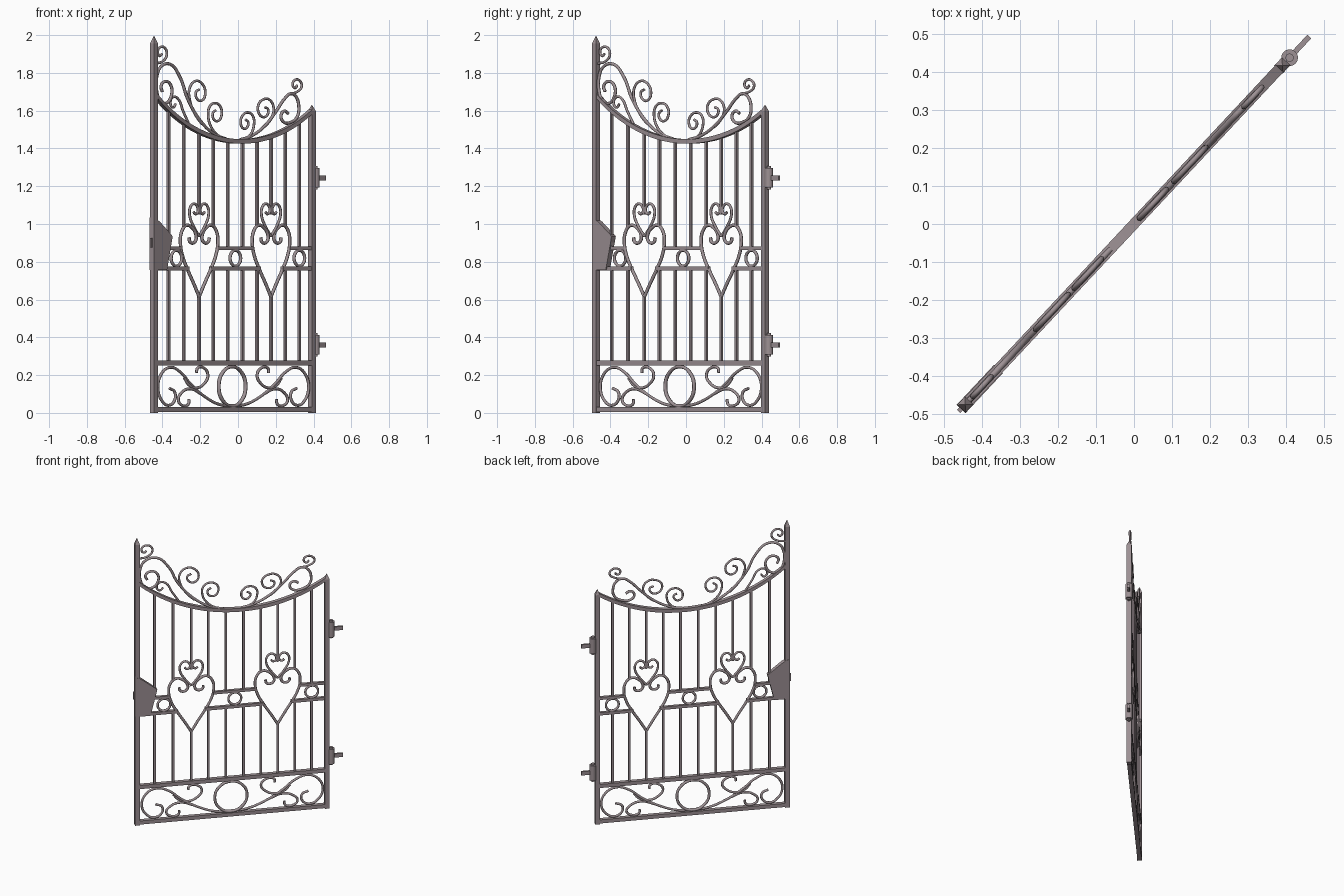
import bpy, bmesh, math
from mathutils import Matrix, Vector

# Gate plane: u runs along the gate, v through it, z up
M = Matrix.Translation((-0.445, -0.476, 0)) @ Matrix.Rotation(math.atan2(0.894, 0.836), 4, 'Z')
W = 1.224
iron = bpy.data.materials.new("wrought_iron")
iron.diffuse_color = (0.34, 0.285, 0.30, 1)


def finish(name, mesh, smooth=False):
    mesh.transform(M)
    mesh.materials.clear()
    mesh.materials.append(iron)
    ob = bpy.data.objects.new(name, mesh)
    bpy.context.collection.objects.link(ob)
    for p in mesh.polygons:
        p.use_smooth = smooth
    return ob


def prism(name, outline, half):
    bm = bmesh.new()
    face = bm.faces.new([bm.verts.new((u, -half, z)) for u, z in outline])
    ext = bmesh.ops.extrude_face_region(bm, geom=[face])
    bmesh.ops.translate(bm, vec=(0, 2 * half, 0),
                        verts=[g for g in ext['geom'] if isinstance(g, bmesh.types.BMVert)])
    bmesh.ops.recalc_face_normals(bm, faces=bm.faces)
    me = bpy.data.meshes.new(name)
    bm.to_mesh(me)
    bm.free()
    return finish(name, me)


def bar(name, u0, u1, z0, z1, half):
    return prism(name, [(u0, z0), (u1, z0), (u1, z1), (u0, z1)], half)


def cone(name, u, z0, z1, r0, r1, sides=16, turn=0):
    bm = bmesh.new()
    bmesh.ops.create_cone(bm, cap_ends=True, segments=sides, radius1=r0, radius2=r1, depth=z1 - z0,
                          matrix=Matrix.Translation((u, 0, (z0 + z1) / 2)) @ Matrix.Rotation(turn, 4, 'Z'))
    me = bpy.data.meshes.new(name)
    bm.to_mesh(me)
    bm.free()
    return finish(name, me)


def tube(name, pts, r, closed=False, deep=1.0):
    cu = bpy.data.curves.new(name, 'CURVE')
    cu.dimensions = '3D'
    cu.bevel_depth, cu.bevel_resolution, cu.resolution_u = r, 2, 6
    cu.use_fill_caps = True
    sp = cu.splines.new('BEZIER')
    sp.bezier_points.add(len(pts) - 1)
    for b, (u, z) in zip(sp.bezier_points, pts):
        b.co = (u, 0, z)
        b.handle_left_type = b.handle_right_type = 'AUTO'
    sp.use_cyclic_u = closed
    tmp = bpy.data.objects.new(name + "_path", cu)
    bpy.context.collection.objects.link(tmp)
    bpy.context.view_layer.update()
    me = bpy.data.meshes.new_from_object(tmp.evaluated_get(bpy.context.evaluated_depsgraph_get()))
    bpy.data.objects.remove(tmp)
    me.transform(Matrix.Diagonal((1, deep, 1, 1)))
    return finish(name, me, True)


def ring(name, u, z, rad, r):
    tube(name, [(u + rad * math.cos(a * math.pi / 4), z + rad * math.sin(a * math.pi / 4))
                for a in range(8)], r, True, 1.3)


def arc_z(u):
    return 2.454 - math.sqrt(1.017 ** 2 - (u - 0.67) ** 2)


# Posts with pointed caps
for side, u, h, tip in (("latch", 0, 1.955, 1.998), ("hinge", W, 1.597, 1.632)):
    bar(side + "_post", u - .015, u + .015, 0, h, .015)
    cone(side + "_post_cap", u, h, tip, .0215, 0, 4, math.pi / 4)

# Rails and the dipped top rail
bar("bottom_rail", 0, W, .005, .03, .014)
bar("panel_rail", 0, W, .252, .277, .014)
for u0, u1 in ((0, .263), (.437, .82), (.992, W)):
    bar("lower_mid_rail", u0, u1, .755, .775, .01)
for u0, u1 in ((0, .21), (.49, .766), (1.047, W)):
    bar("upper_mid_rail", u0, u1, .863, .881, .01)
us = [.01 + i * (W - .02) / 32 for i in range(33)]
prism("top_rail", [(u, arc_z(u) - .012) for u in us] + [(u, arc_z(u) + .012) for u in reversed(us)], .014)

# Upright bars, interrupted by the hearts and the ring band
HEARTS = (.350, .907)
for u in (.113, .232, .350, .459, .573, .687, .799, .907, 1.017, 1.126):
    d = min(abs(u - h) for h in HEARTS)
    low_top = .63 if d < .01 else .765
    up_start = 1.05 if d < .01 else (.985 if d < .13 else .872)
    bar("lower_bar", u - .007, u + .007, .265, low_top, .007)
    bar("upper_bar", u - .007, u + .007, up_start, arc_z(u), .007)

# Small rings between the middle rails
for u in (.174, .631, 1.127):
    ring("band_ring", u, .819, .041, .0075)

# Hearts: one half each, mirrored
BIG = [(0, .615), (.042, .685), (.088, .757), (.128, .83), (.145, .90), (.135, .96), (.098, .993),
       (.055, .98), (.025, .945), (.025, .915), (.048, .899), (.073, .908), (.078, .928)]
SMALL = [(0, .935), (.045, .99), (.073, 1.045), (.07, 1.085), (.043, 1.107), (.014, 1.092),
         (.01, 1.065), (.028, 1.053), (.042, 1.063)]
for h in HEARTS:
    for s in (-1, 1):
        tube("large_heart_half", [(h + s * d, z) for d, z in BIG], .009)
        tube("small_heart_half", [(h + s * d, z) for d, z in SMALL], .0075)

# Bottom panel: ring with mirrored scrolls
ring("panel_ring", .606, .14, .104, .009)
MAIN = [(.0, .04), (.085, .042), (.21, .085), (.325, .155), (.40, .215), (.48, .241), (.55, .205),
        (.575, .13), (.545, .065), (.495, .04), (.447, .065), (.445, .11), (.485, .13)]
UPPER = [(.37, .185), (.335, .148), (.28, .132), (.217, .155), (.188, .20), (.22, .238), (.27, .235), (.275, .212)]
LOWER = [(.235, .098), (.325, .127), (.39, .108), (.417, .068), (.385, .039), (.34, .046), (.333, .072)]
for s, k in ((-1, 1), (1, 1.03)):
    for n, path in (("main", MAIN), ("upper", UPPER), ("lower", LOWER)):
        tube("panel_scroll_" + n, [(.606 + s * k * d, z) for d, z in path], .008)

# Crest scrolls above the top rail, tall side then short side
CREST = [
    [(.56, 1.45), (.47, 1.475), (.356, 1.55), (.263, 1.66), (.20, 1.78), (.125, 1.846), (.05, 1.83), (.022, 1.78),
     (.02, 1.71), (.045, 1.655), (.09, 1.638), (.135, 1.68), (.13, 1.735), (.09, 1.755), (.055, 1.73), (.065, 1.70)],
    [(.015, 1.85), (.065, 1.86), (.098, 1.89), (.092, 1.925), (.056, 1.938), (.03, 1.918), (.042, 1.89),
     (.062, 1.90)],
    [(.37, 1.53), (.32, 1.58), (.277, 1.66), (.275, 1.715), (.315, 1.755), (.37, 1.745), (.398, 1.695),
     (.375, 1.655), (.335, 1.662), (.325, 1.698), (.35, 1.712)],
    [(.53, 1.45), (.45, 1.505), (.42, 1.575), (.433, 1.623), (.475, 1.64), (.516, 1.62), (.525, 1.58),
     (.498, 1.546), (.463, 1.555), (.457, 1.588), (.478, 1.602)],
    [(.27, 1.53), (.225, 1.60), (.19, 1.66), (.15, 1.673), (.127, 1.642), (.148, 1.617), (.168, 1.635)],
]
CREST_SHORT = [
    [(.67, 1.447), (.745, 1.462), (.86, 1.52), (.945, 1.595), (1.015, 1.665), (1.06, 1.69), (1.10, 1.675),
     (1.123, 1.62), (1.112, 1.57), (1.065, 1.54), (1.005, 1.54), (.985, 1.573), (1.01, 1.598), (1.04, 1.585)],
    [(1.05, 1.69), (1.11, 1.70), (1.145, 1.73), (1.13, 1.758), (1.095, 1.763), (1.075, 1.74), (1.092, 1.72),
     (1.11, 1.733)],
    [(.86, 1.515), (.91, 1.56), (.928, 1.615), (.895, 1.658), (.85, 1.66), (.812, 1.635), (.808, 1.597),
     (.84, 1.567), (.878, 1.577), (.885, 1.606), (.86, 1.618)],
    [(.69, 1.45), (.745, 1.47), (.775, 1.525), (.768, 1.57), (.733, 1.59), (.69, 1.577), (.672, 1.54),
     (.69, 1.507), (.722, 1.512), (.73, 1.54), (.71, 1.552)],
]
for i, path in enumerate(CREST):
    tube("tall_crest_scroll", path, .0085 if i == 0 else .007)
for i, path in enumerate(CREST_SHORT):
    tube("short_crest_scroll", path, .0085 if i == 0 else .007)

# Lock case and bolt
prism("lock_case", [(-.016, .757), (.085, .757), (.128, .935), (.03, 1.012), (-.016, 1.035)], .016)
bar("lock_bolt", -.025, 0, .875, .925, .006)

# Hinges: barrel, axle and wall pin
for z in (1.244, .36):
    cone("hinge_barrel", 1.252, z - .052, z + .052, .022, .022, 20)
    cone("hinge_axle", 1.252, z - .062, z + .062, .011, .011, 12)
    bar("hinge_pin", 1.25, 1.328, z - .013, z + .013, .007)
